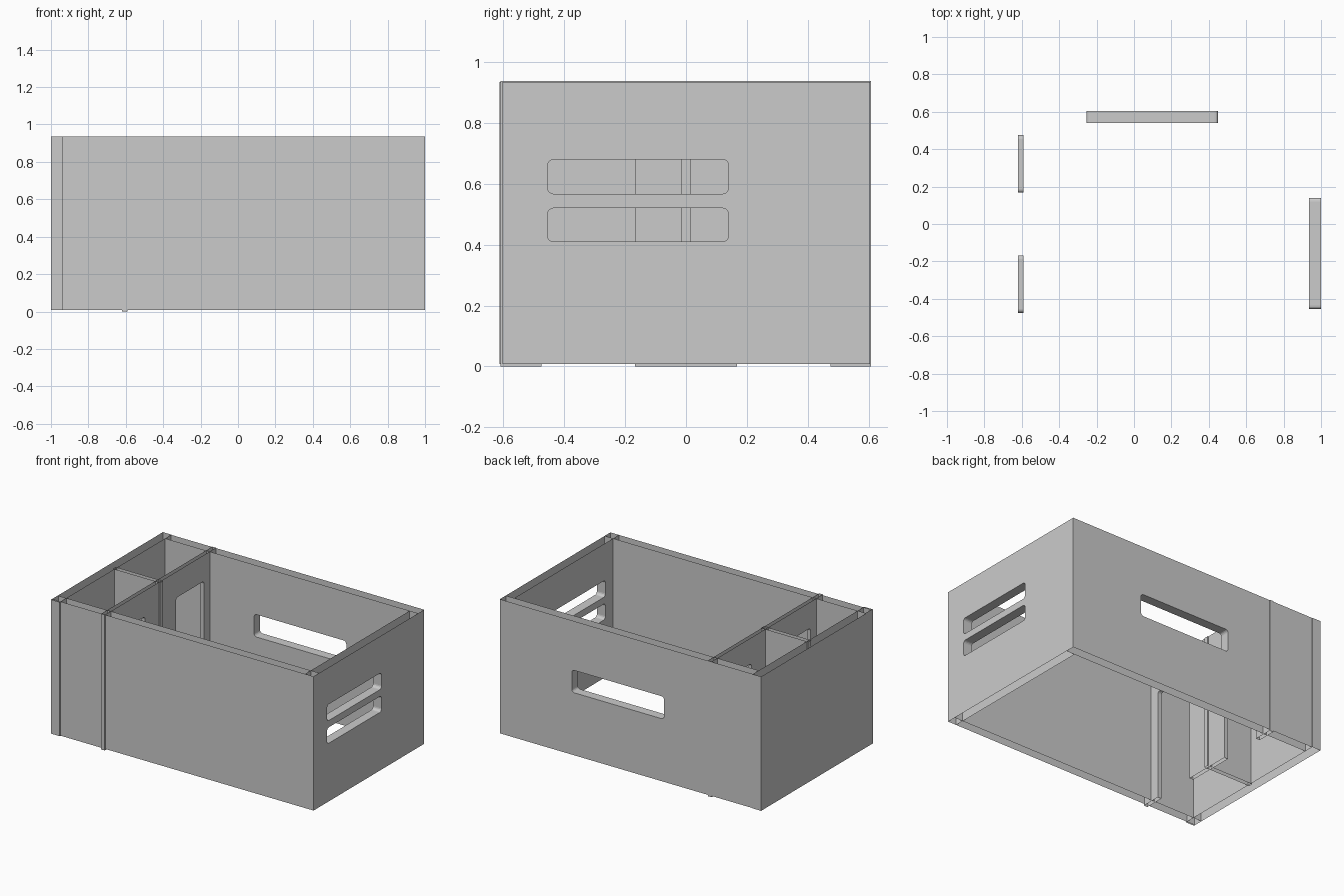
import bpy, bmesh, math

if "Cube" in bpy.data.objects:
    bpy.data.objects.remove(bpy.data.objects["Cube"])

def new_object(name, bm):
    bmesh.ops.recalc_face_normals(bm, faces=bm.faces)
    me = bpy.data.meshes.new(name)
    bm.to_mesh(me)
    bm.free()
    ob = bpy.data.objects.new(name, me)
    bpy.context.collection.objects.link(ob)
    return ob

def box(name, x, y, z):
    bm = bmesh.new()
    bmesh.ops.create_cube(bm, size=1)
    for v in bm.verts:
        for i, (lo, hi) in enumerate((x, y, z)):
            v.co[i] = lo if v.co[i] < 0 else hi
    return new_object(name, bm)

def rounded_cutter(axis, depth, u, z, r=0.02, n=4):
    """Rounded rectangle in the wall plane, pushed through along the axis."""
    pts = []
    corners = ((u[1] - r, z[1] - r), (u[0] + r, z[1] - r),
               (u[0] + r, z[0] + r), (u[1] - r, z[0] + r))
    for k, (cu, cz) in enumerate(corners):
        for i in range(n + 1):
            a = math.pi / 2 * (k + i / n)
            pts.append((cu + r * math.cos(a), cz + r * math.sin(a)))
    bm = bmesh.new()
    place = lambda d, p: (d, p[0], p[1]) if axis == 'x' else (p[0], d, p[1])
    face = bm.faces.new([bm.verts.new(place(depth[0], p)) for p in pts])
    ext = bmesh.ops.extrude_face_region(bm, geom=[face])
    for v in ext['geom']:
        if isinstance(v, bmesh.types.BMVert):
            v.co['xy'.index(axis)] = depth[1]
    ob = new_object("opening_cutter", bm)
    ob.hide_render = True
    return ob

def wall(name, x, y, z, cutters=()):
    """Wall slab with openings, left open along its top and bottom."""
    ob = box(name, x, y, z)
    for c in cutters:
        m = ob.modifiers.new("opening", 'BOOLEAN')
        m.object, m.operation, m.solver = c, 'DIFFERENCE', 'EXACT'
    bpy.context.view_layer.update()
    ev = ob.evaluated_get(bpy.context.evaluated_depsgraph_get())
    me = bpy.data.meshes.new_from_object(ev)
    ob.modifiers.clear()
    ob.data = me
    for c in cutters:
        bpy.data.objects.remove(c)
    bm = bmesh.new()
    bm.from_mesh(me)
    caps = [f for f in bm.faces if
            all(abs(v.co.z - z[0]) < 1e-4 for v in f.verts) or
            all(abs(v.co.z - z[1]) < 1e-4 for v in f.verts)]
    bmesh.ops.delete(bm, geom=caps, context='FACES')
    bm.to_mesh(me)
    bm.free()
    return ob

Z = (0.008, 0.935)

# Outer walls
wall("left_wall", (-1, -0.935), (-0.612, 0.608), Z)
wall("front_wall", (-0.995, 1), (-0.603, -0.54), Z)
wall("back_wall", (-0.935, 1), (0.54, 0.605), Z,
     [rounded_cutter('y', (0.45, 0.7), (-0.255, 0.45), (0.44, 0.595))])
wall("right_wall", (0.935, 1), (-0.603, 0.54), Z,
     [rounded_cutter('x', (0.85, 1.1), (-0.455, 0.14), z)
      for z in ((0.41, 0.52), (0.567, 0.68))])

# Inner partition with two doorways, and the divider behind it
wall("door_partition", (-0.62, -0.592), (-0.61, 0.607), (0.0, 0.937),
     [rounded_cutter('x', (-0.7, -0.5), u, (-0.2, 0.757))
      for u in ((-0.475, -0.168), (0.168, 0.475))])
wall("room_divider", (-0.945, -0.585), (-0.015, 0.015), Z)
